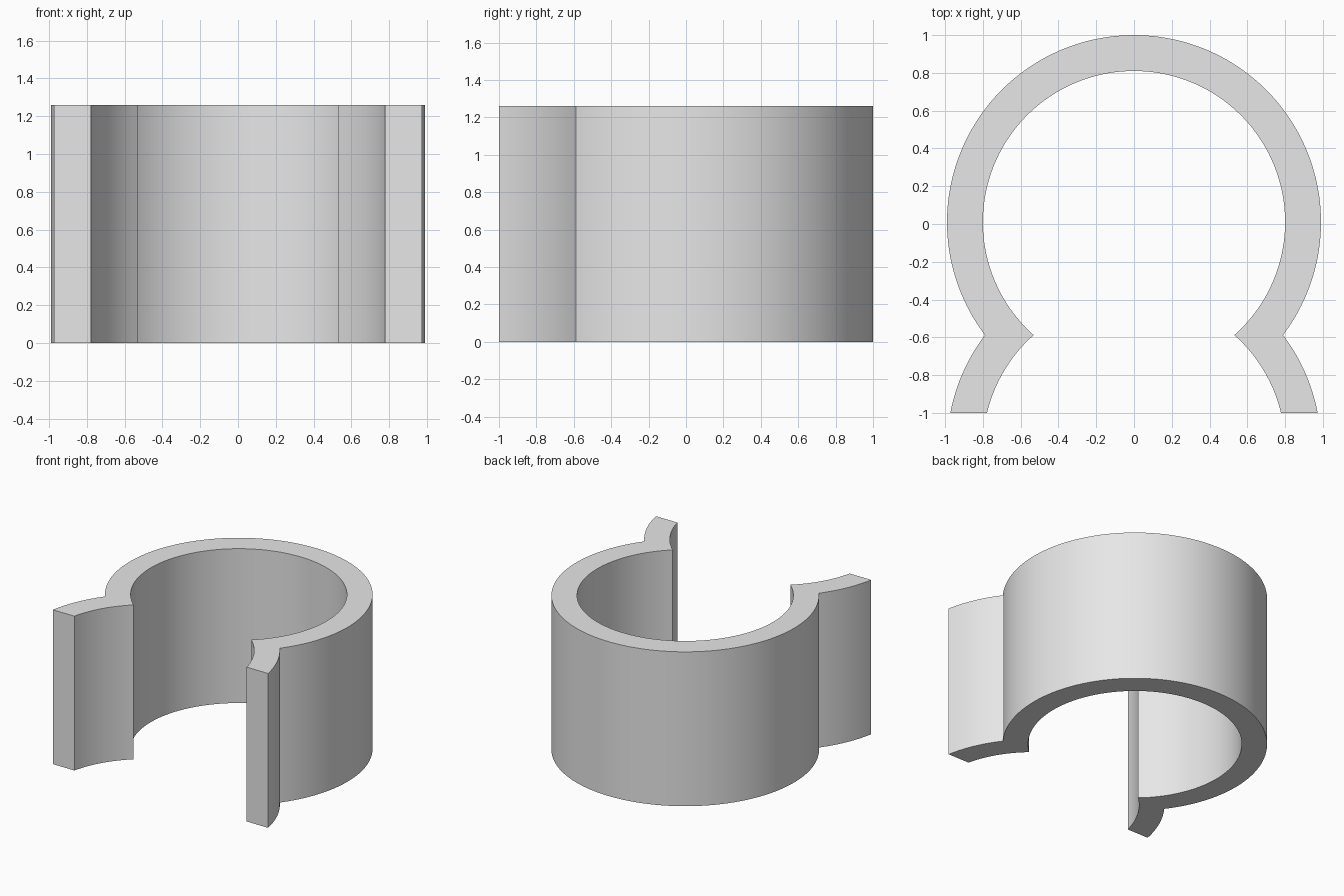
import bpy, bmesh, math

if "Cube" in bpy.data.objects:
    bpy.data.objects.remove(bpy.data.objects["Cube"])

OUTER, INNER = 0.99, 0.80      # ring radii
CY = 0.01                      # ring centre
WAIST = -0.588                 # line where the ring flips into the flared lips
FRONT, HEIGHT = -1.0, 1.26
LIP_CY = 2 * WAIST - CY


def arc(radius, cy, a0, a1, n):
    """Points on a circle centred on x = 0, from angle a0 to a1."""
    return [(radius * math.cos(a0 + (a1 - a0) * i / n),
             cy + radius * math.sin(a0 + (a1 - a0) * i / n)) for i in range(n + 1)]


def half_profile(radius):
    """Right half: front end of the lip, waist, then round to the back."""
    waist = math.asin((WAIST - CY) / radius)
    lip = arc(radius, LIP_CY, math.asin((FRONT - LIP_CY) / radius), -waist, 14)
    ring = arc(radius, CY, waist, math.pi / 2, 72)
    return lip + ring[1:]


def full_profile(radius):
    half = half_profile(radius)
    return half + [(-x, y) for x, y in reversed(half[:-1])]


# Open clip: a band of quads between the outer and inner profiles
bm = bmesh.new()
rows = []
for (ox, oy), (ix, iy) in zip(full_profile(OUTER), full_profile(INNER)):
    rows.append([bm.verts.new(p) for p in (
        (ox, oy, 0), (ox, oy, HEIGHT), (ix, iy, HEIGHT), (ix, iy, 0))])
for a, b in zip(rows, rows[1:]):
    for k in range(4):
        j = (k + 1) % 4
        bm.faces.new((a[k], b[k], b[j], a[j]))
bm.faces.new(rows[0])          # flat lip ends
bm.faces.new(rows[-1])
bmesh.ops.recalc_face_normals(bm, faces=bm.faces)

mesh = bpy.data.meshes.new("snap_clip")
bm.to_mesh(mesh)
bm.free()
clip = bpy.data.objects.new("snap_clip", mesh)
bpy.context.collection.objects.link(clip)

grey = bpy.data.materials.new("light grey")
grey.diffuse_color = (0.8, 0.8, 0.8, 1)
grey.use_nodes = True
grey.node_tree.nodes["Principled BSDF"].inputs["Base Color"].default_value = grey.diffuse_color
mesh.materials.append(grey)

# Smooth curved walls, sharp rims and waist
bpy.context.view_layer.objects.active = clip
clip.select_set(True)
bpy.ops.object.shade_smooth_by_angle(angle=math.radians(30))
